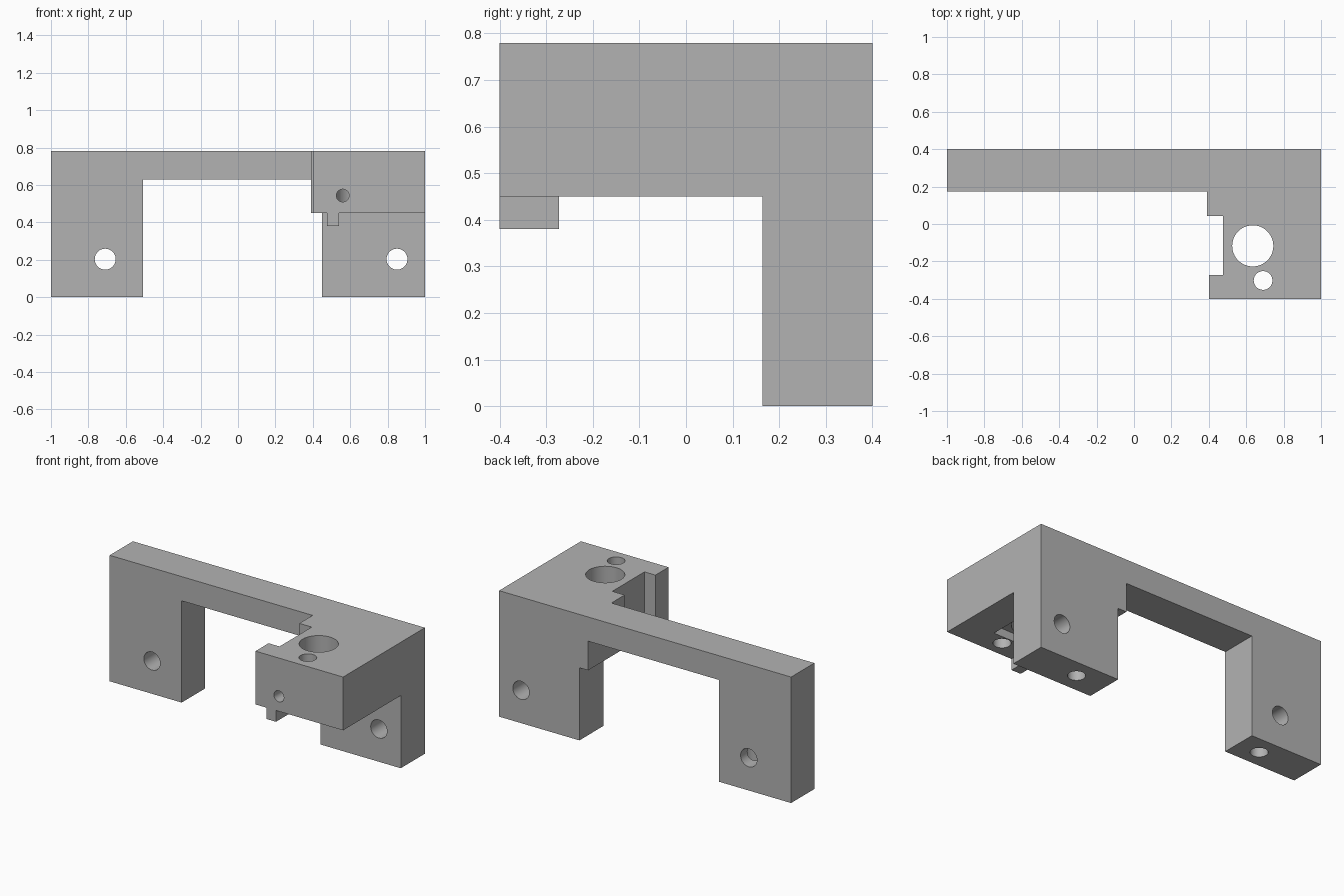
import bpy, math

if "Cube" in bpy.data.objects:
    bpy.data.objects.remove(bpy.data.objects["Cube"])

grey = bpy.data.materials.new("mid_grey")
grey.diffuse_color = (0.45, 0.45, 0.45, 1)
grey.use_nodes = True
grey.node_tree.nodes["Principled BSDF"].inputs["Base Color"].default_value = grey.diffuse_color


def box(name, x0, x1, y0, y1, z0, z1):
    bpy.ops.mesh.primitive_cube_add(size=1, location=((x0 + x1) / 2, (y0 + y1) / 2, (z0 + z1) / 2))
    ob = bpy.context.object
    ob.name = name
    ob.scale = (x1 - x0, y1 - y0, z1 - z0)
    bpy.ops.object.transform_apply(location=True, rotation=False, scale=True)
    ob.data.materials.append(grey)
    return ob


def drill(axis, a, b, r, start, end):
    """Cylinder along z at (x=a, y=b), or along y at (x=a, z=b)."""
    mid = (start + end) / 2
    along_z = axis == 'Z'
    bpy.ops.mesh.primitive_cylinder_add(
        vertices=48, radius=r, depth=end - start,
        location=(a, b, mid) if along_z else (a, mid, b),
        rotation=(0, 0, 0) if along_z else (math.pi / 2, 0, 0))
    ob = bpy.context.object
    ob.data.materials.append(grey)
    return ob


def cut(target, cutter):
    cutter.hide_render = True
    mod = target.modifiers.new("cut", 'BOOLEAN')
    mod.operation = 'DIFFERENCE'
    mod.solver = 'EXACT'
    mod.object = cutter
    bpy.context.view_layer.objects.active = target
    bpy.ops.object.modifier_apply(modifier=mod.name)
    bpy.data.objects.remove(cutter, do_unlink=True)


# Solid blank, carved into a bridge with two legs and a forward block
bracket = box("bracket", -1, 1, -0.4, 0.4, 0, 0.78)
for bounds in [
    (-2, 0.39, -1, 0.173, -1, 2),          # open space before the beam
    (0, 0.40, -1, -0.2, -1, 2),            # front of the block, slightly set in
    (0, 0.475, -0.272, 0.043, -1, 2),      # side notch in the block
    (0.2, 2, -1, 0.164, -1, 0.45),         # space under the block
    (-0.507, 0.39, -1, 1, -1, 0.63),       # gap between the legs
    (0.2, 0.45, -1, 1, -1, 0.45),          # step beside the right leg
    (0.49, 0.795, -0.245, 0.01, 0.3, 0.50),  # shallow pocket under the block
]:
    cut(bracket, box("cutter", *bounds))

# Holes: block bores, set screw, leg mounting holes and leg bottom holes
for hole in [
    ('Z', 0.635, -0.117, 0.11, 0.3, 1),
    ('Z', 0.69, -0.302, 0.05, 0.3, 1),
    ('Y', 0.56, 0.543, 0.034, -0.6, -0.117),
    ('Y', -0.71, 0.203, 0.056, -0.1, 0.6),
    ('Y', 0.85, 0.203, 0.056, -0.1, 0.6),
    ('Z', -0.655, 0.285, 0.05, -0.2, 0.4),
    ('Z', 0.65, 0.285, 0.05, -0.2, 0.4),
]:
    cut(bracket, drill(*hole))

# Small tab below the front of the block
box("locating_tab", 0.475, 0.54, -0.4, -0.273, 0.38, 0.451)

bpy.ops.object.select_all(action='DESELECT')
bracket.select_set(True)
bpy.context.view_layer.objects.active = bracket
bpy.ops.object.shade_smooth_by_angle(angle=math.radians(30))
